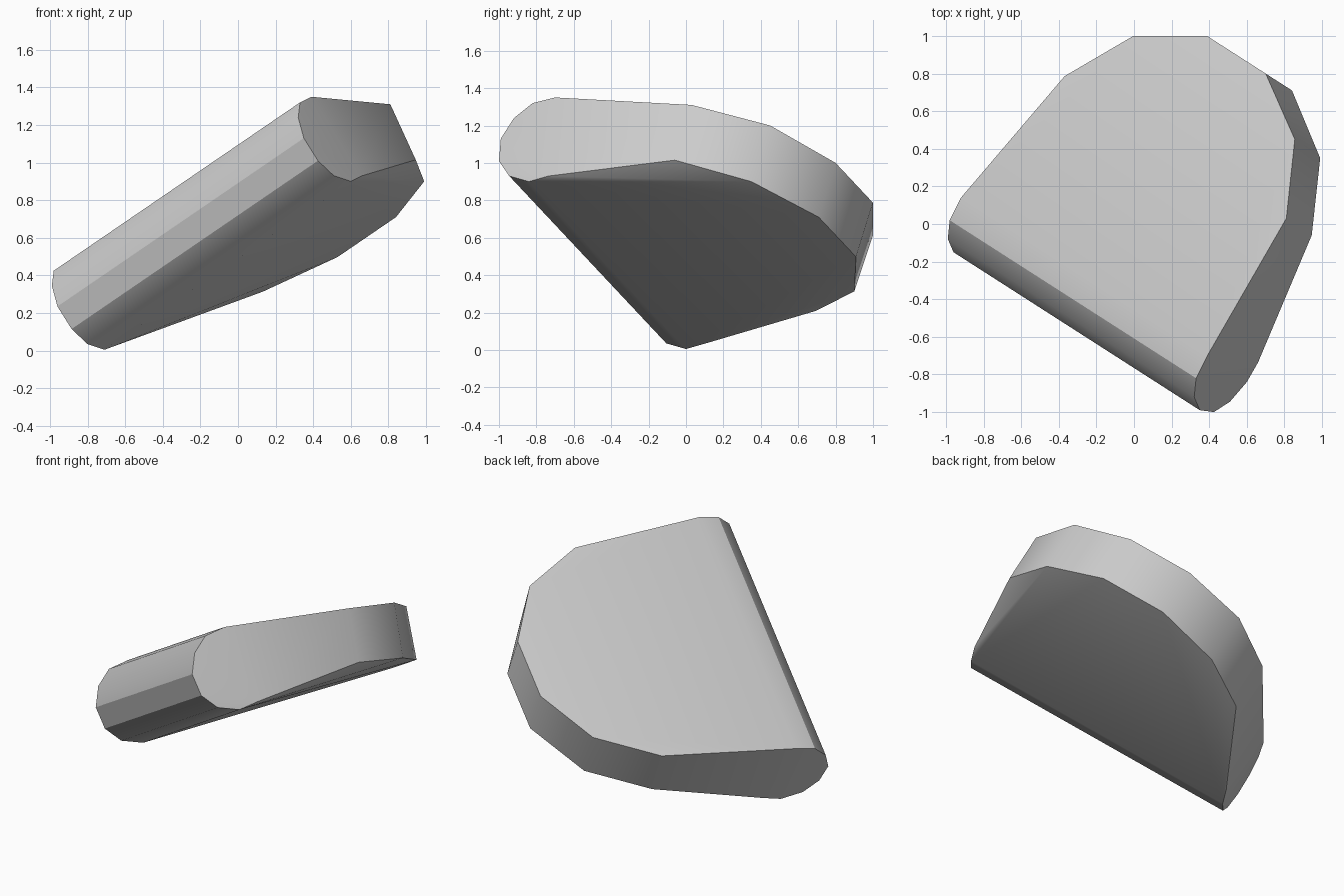
import bpy
import bmesh
from mathutils import Vector

default_cube = bpy.data.objects.get("Cube")
if default_cube:
    bpy.data.objects.remove(default_cube, do_unlink=True)


def make_material(name, colour):
    material = bpy.data.materials.new(name)
    material.use_nodes = True
    material.diffuse_color = colour
    shader = next(n for n in material.node_tree.nodes if n.type == "BSDF_PRINCIPLED")
    shader.inputs["Base Color"].default_value = colour
    return material


def swept_hull(name, right_rim, spans, sweep, material):
    """Repeat the right rim along the sweep and wrap both rims in a convex skin."""
    mesh = bpy.data.meshes.new(name)
    bm = bmesh.new()
    for point, span in zip(right_rim, spans):
        bm.verts.new(point)
        bm.verts.new(Vector(point) + sweep * span)
    bmesh.ops.convex_hull(bm, input=bm.verts)
    loose = [v for v in bm.verts if not v.link_faces]
    bmesh.ops.delete(bm, geom=loose, context="VERTS")
    bmesh.ops.recalc_face_normals(bm, faces=bm.faces)
    bm.to_mesh(mesh)
    bm.free()
    mesh.materials.append(material)
    body = bpy.data.objects.new(name, mesh)
    bpy.context.collection.objects.link(body)
    return body


# Right rim of the tilted slab: upper outline, rounded edge, lower outline
upper_outline = [(0.70, 0.80, 1.00), (0.855, 0.45, 1.20), (0.81, 0.03, 1.31)]
rounded_edge = [
    (0.39, -0.70, 1.35), (0.33, -0.82, 1.32), (0.32, -0.92, 1.24),
    (0.35, -0.99, 1.13), (0.425, -1.00, 1.01), (0.51, -0.945, 0.93),
    (0.60, -0.84, 0.90), (0.66, -0.735, 0.93),
]
lower_outline = [(0.945, -0.06, 1.015), (0.99, 0.35, 0.90), (0.84, 0.71, 0.71)]

# Width of each rib as a share of the straight edge
outline_spans = [0.237, 0.655, 0.90]
spans = outline_spans + [1.0] * len(rounded_edge) + outline_spans[::-1]
edge_direction = Vector((-1.31, 0.84, -0.895))

grey = make_material("plain grey", (0.6, 0.6, 0.6, 1.0))
slab = swept_hull("rounded_slab", upper_outline + rounded_edge + lower_outline,
                  spans, edge_direction, grey)

# Soft shading with crisp rims
bpy.ops.object.select_all(action="DESELECT")
slab.select_set(True)
bpy.context.view_layer.objects.active = slab
bpy.ops.object.shade_smooth_by_angle()
